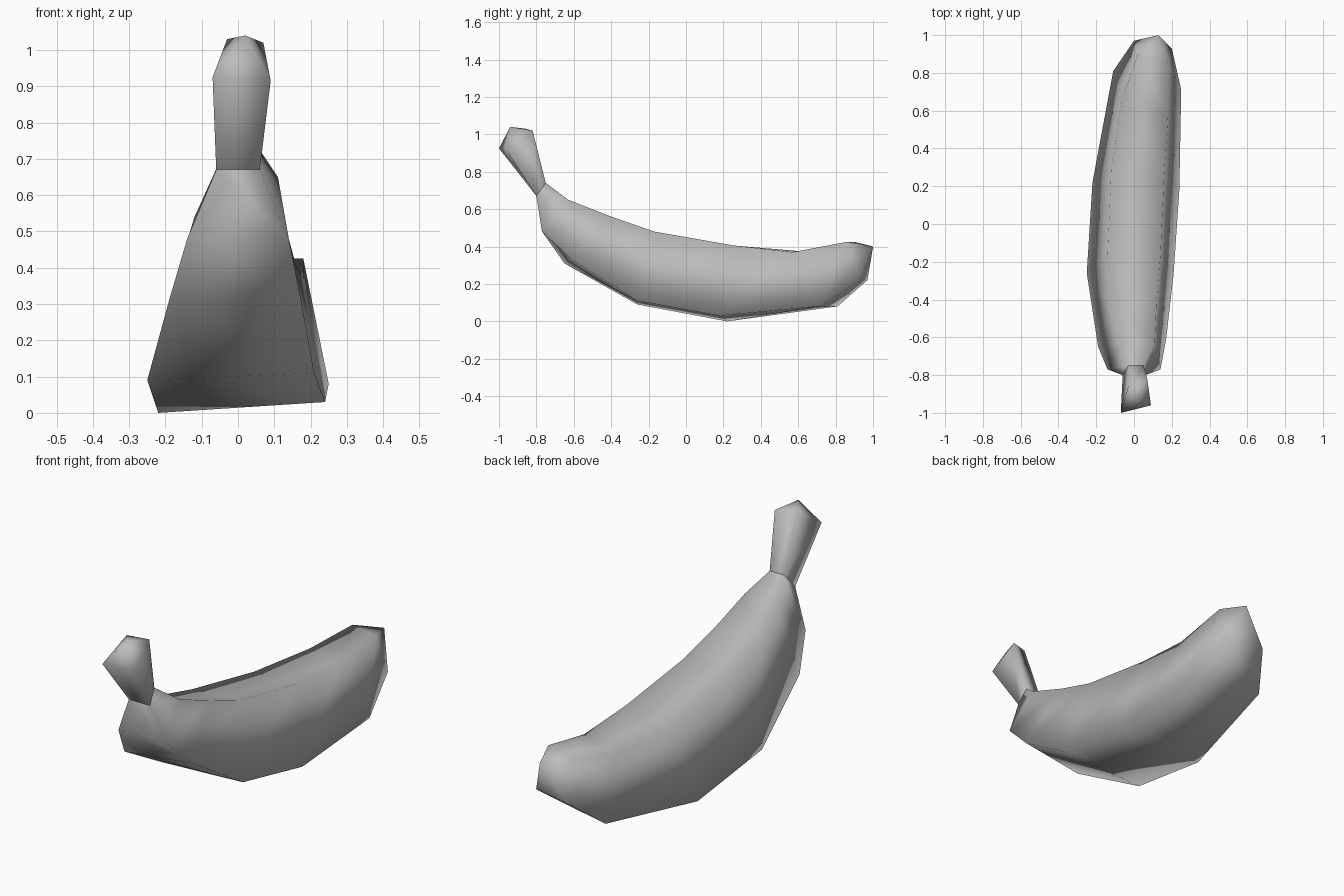
import bpy
import bmesh

default_cube = bpy.data.objects.get("Cube")
if default_cube:
    bpy.data.objects.remove(default_cube, do_unlink=True)


def make_material(name, colour):
    material = bpy.data.materials.new(name)
    material.use_nodes = True
    material.diffuse_color = colour
    shader = material.node_tree.nodes["Principled BSDF"]
    shader.inputs["Base Color"].default_value = colour
    shader.inputs["Roughness"].default_value = 0.7
    return material


def section(low, high, yaw=0.0, roll=0.0):
    """Four corners of a section; low and high edges are (centre x, half width, y, z)."""
    corners = []
    for (centre, half, y, z), sides in ((low, (-1, 1)), (high, (1, -1))):
        for side in sides:
            corners.append((centre + side * half, y - side * yaw, z + side * roll))
    return corners


def loft(name, sections, tip, material):
    """Skin the sections in order and close the last one to a point."""
    bm = bmesh.new()
    rings = [[bm.verts.new(corner) for corner in ring] for ring in sections]
    for ring, following in zip(rings, rings[1:]):
        for i in range(len(ring)):
            j = (i + 1) % len(ring)
            bm.faces.new((ring[i], ring[j], following[j], following[i]))
    end = rings[-1]
    point = bm.verts.new(tip)
    for i in range(len(end)):
        bm.faces.new((end[i], end[(i + 1) % len(end)], point))

    # Consistent outward normals, smooth all over
    bmesh.ops.recalc_face_normals(bm, faces=bm.faces[:])
    bm.normal_update()
    if sum(face.normal.dot(face.calc_center_median() - middle(ring_points(sections)))
           for face in bm.faces) < 0:
        bmesh.ops.reverse_faces(bm, faces=bm.faces[:])
    for face in bm.faces:
        face.smooth = True

    mesh = bpy.data.meshes.new(name)
    bm.to_mesh(mesh)
    bm.free()
    mesh.materials.append(material)
    part = bpy.data.objects.new(name, mesh)
    bpy.context.collection.objects.link(part)
    return part


def ring_points(sections):
    return [Vector(corner) for ring in sections for corner in ring]


def middle(points):
    return sum(points, Vector()) / len(points)


from mathutils import Vector

grey = make_material("plain grey", (0.5, 0.5, 0.5, 1.0))

# Section shared by the stem and the fruit
neck = section(low=(0, 0.06, -0.8, 0.67), high=(0.01, 0.04, -0.75, 0.74))

# Curved fruit, broad below and narrower on top, from neck to blossom end
fruit_sections = [
    neck,
    section(low=(0, 0.14, -0.77, 0.48), high=(0.02, 0.09, -0.63, 0.65)),
    section(low=(-0.01, 0.18, -0.63, 0.32), high=(0, 0.12, -0.42, 0.55), yaw=-0.02, roll=0.01),
    section(low=(-0.02, 0.23, -0.26, 0.1), high=(0, 0.14, -0.17, 0.47), roll=0.01),
    section(low=(0.01, 0.23, 0.2, 0.015), high=(0.02, 0.14, 0.28, 0.39), yaw=0.02, roll=0.015),
    section(low=(0.07, 0.18, 0.76, 0.08), high=(0.06, 0.12, 0.62, 0.37), yaw=0.05),
    section(low=(0.1, 0.1, 0.95, 0.22), high=(0.1, 0.08, 0.88, 0.425), yaw=0.02),
]
loft("fruit_body", fruit_sections, (0.13, 1.0, 0.4), grey)

# Flared stem with a low pointed cap
stem_sections = [
    neck,
    section(low=(0.01, 0.08, -0.98, 0.92), high=(0.02, 0.05, -0.84, 1.025), yaw=-0.02, roll=-0.005),
]
loft("stem", stem_sections, (0.02, -0.94, 1.04), grey)
